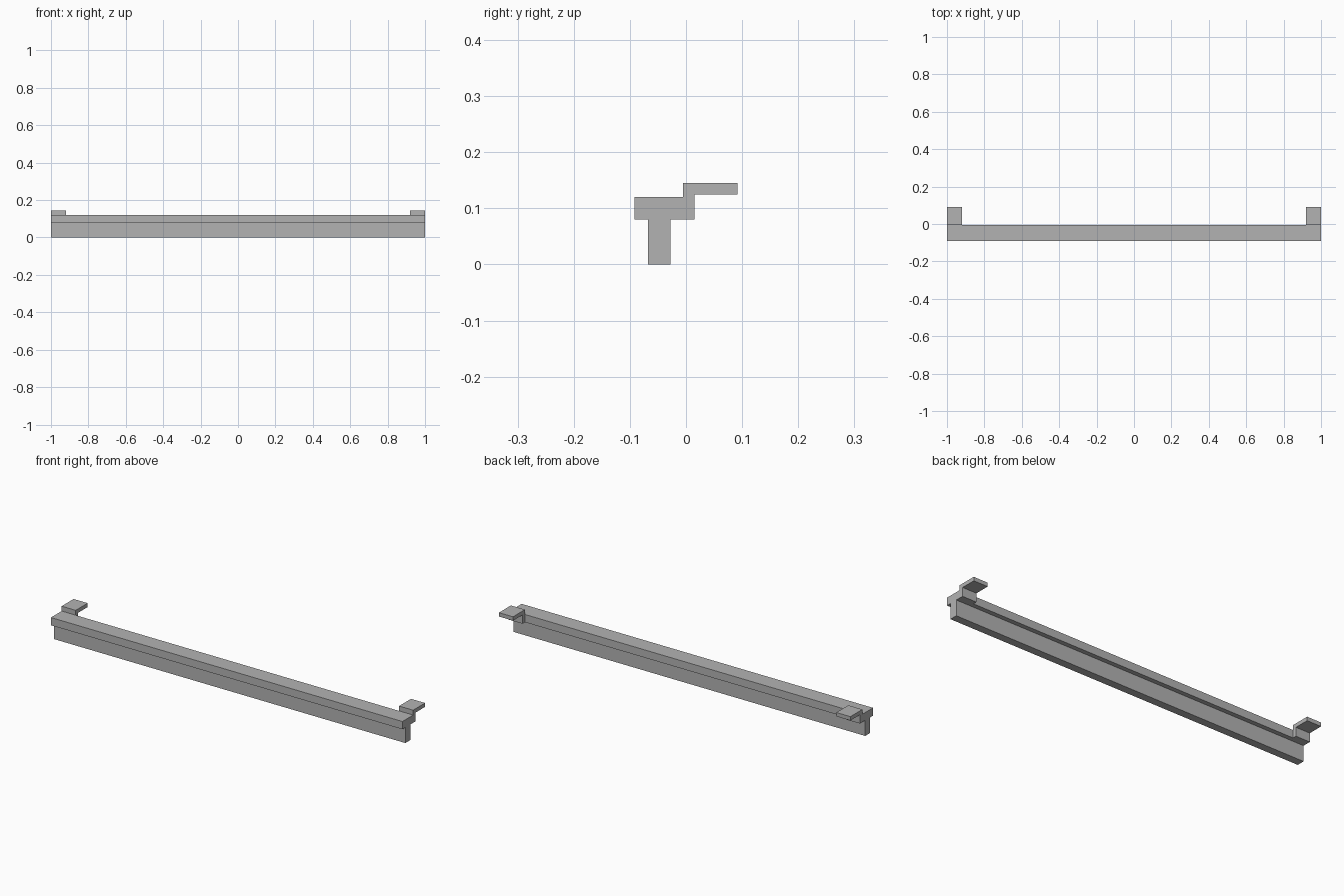
import bpy
import bmesh

cube = bpy.data.objects.get("Cube")
if cube:
    bpy.data.objects.remove(cube, do_unlink=True)

GREY = (0.45, 0.45, 0.45, 1)
steel = bpy.data.materials.new("plain grey")
steel.use_nodes = True
steel.diffuse_color = GREY
steel.node_tree.nodes["Principled BSDF"].inputs["Base Color"].default_value = GREY


def extrude_profile(name, profile, x0, x1):
    """Sweep a closed (y, z) outline along x."""
    bm = bmesh.new()
    face = bm.faces.new([bm.verts.new((x0, y, z)) for y, z in profile])
    swept = bmesh.ops.extrude_face_region(bm, geom=[face])
    verts = [v for v in swept["geom"] if isinstance(v, bmesh.types.BMVert)]
    bmesh.ops.translate(bm, verts=verts, vec=(x1 - x0, 0, 0))
    bmesh.ops.recalc_face_normals(bm, faces=bm.faces)
    mesh = bpy.data.meshes.new(name)
    bm.to_mesh(mesh)
    bm.free()
    mesh.materials.append(steel)
    obj = bpy.data.objects.new(name, mesh)
    bpy.context.collection.objects.link(obj)
    return obj


# T-shaped beam running the full length
front, back, under, top = -0.092, -0.005, 0.08, 0.12
web_front, web_back = -0.068, -0.028
extrude_profile("t_beam", [
    (web_front, 0), (web_back, 0), (web_back, under), (back, under),
    (back, top), (front, top), (front, under), (web_front, under)], -1, 1)

# Stepped hanger bracket at each end, fixed to the back of the beam cap
inner, tip, shelf, crest = 0.015, 0.092, 0.125, 0.145
bracket = [(back, under), (inner, under), (inner, shelf),
           (tip, shelf), (tip, crest), (back, crest)]
for side, x0, x1 in (("right", -1, -0.92), ("left", 0.92, 1)):
    extrude_profile(side + "_bracket", bracket, x0, x1)
